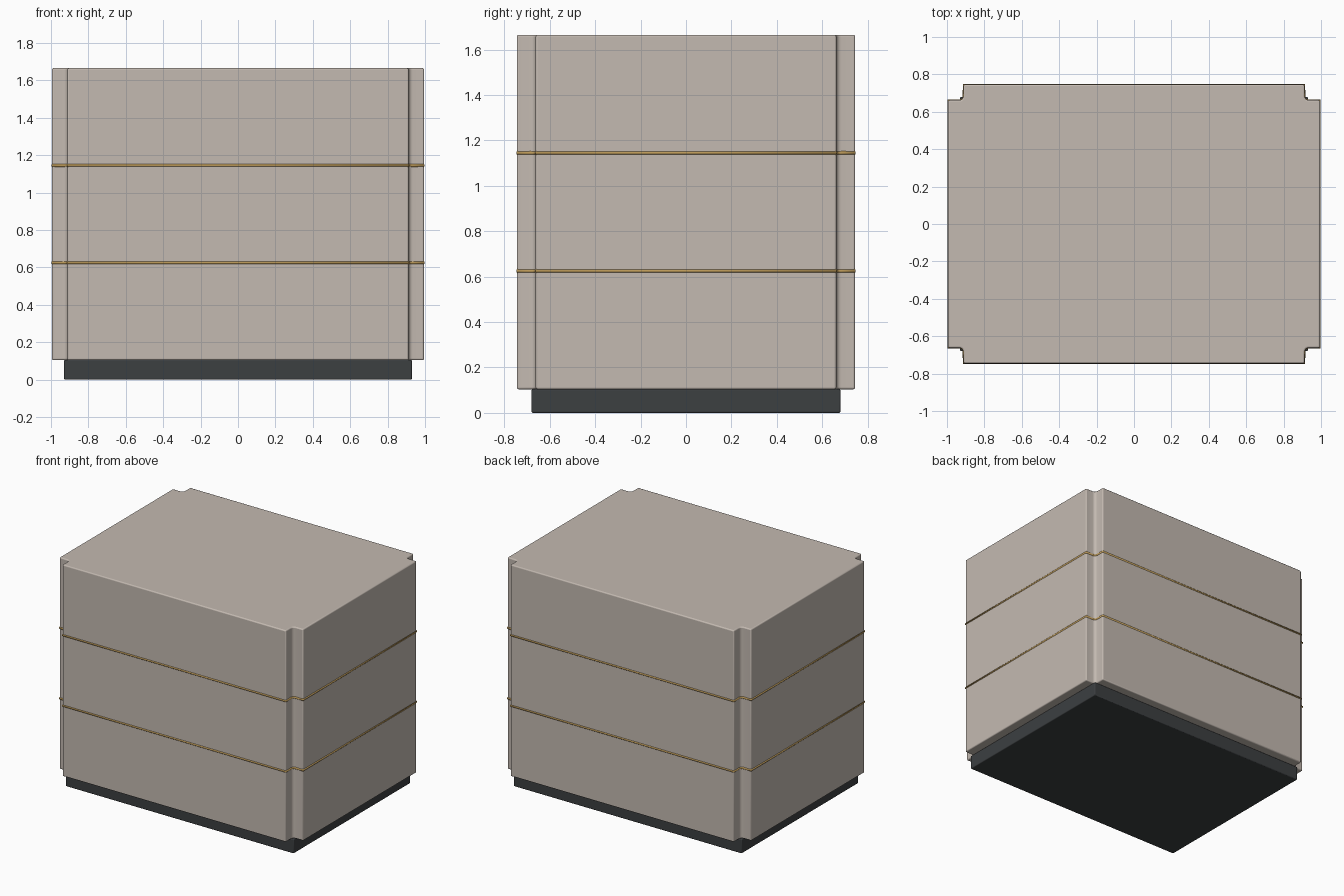
import bpy, bmesh, math

if "Cube" in bpy.data.objects:
    bpy.data.objects.remove(bpy.data.objects["Cube"])

def material(name, col):
    m = bpy.data.materials.new(name)
    m.diffuse_color = (*col, 1)
    m.use_nodes = True
    m.node_tree.nodes["Principled BSDF"].inputs["Base Color"].default_value = m.diffuse_color
    return m

TAUPE = material("taupe_lacquer", (0.55, 0.49, 0.44))
GOLD = material("brass", (0.50, 0.32, 0.10))
DARK = material("dark_plinth", (0.045, 0.05, 0.053))

def outline(w, d):
    """Rectangle with coved notches at the four corners, counter-clockwise."""
    nx, ny, r = w - 0.083, d - 0.083, 0.022
    q = [(w, ny)]
    for i in range(5):
        a = math.radians(270 - 22.5 * i)
        # concave fillet at the inner corner of the notch
        q.append((nx + r + r * math.cos(a + math.pi / 2 - math.pi / 2), ny + r + r * math.sin(a)))
    q.append((nx, d))
    pts = list(q)
    pts += [(-x, y) for x, y in reversed(q)]
    pts += [(-x, -y) for x, y in q]
    pts += [(x, -y) for x, y in reversed(q)]
    return pts

def prism(name, pts, z0, z1, mat, bevel):
    bm = bmesh.new()
    f = bm.faces.new([bm.verts.new((x, y, z0)) for x, y in pts])
    ext = bmesh.ops.extrude_face_region(bm, geom=[f])
    for v in ext["geom"]:
        if isinstance(v, bmesh.types.BMVert):
            v.co.z = z1
    bmesh.ops.recalc_face_normals(bm, faces=bm.faces)
    me = bpy.data.meshes.new(name)
    bm.to_mesh(me)
    bm.free()
    ob = bpy.data.objects.new(name, me)
    bpy.context.collection.objects.link(ob)
    me.materials.append(mat)
    b = ob.modifiers.new("soft_edges", "BEVEL")
    b.width, b.segments, b.limit_method = bevel, 3, "ANGLE"
    b.angle_limit = math.radians(40)
    bpy.ops.object.select_all(action="DESELECT")
    ob.select_set(True)
    bpy.context.view_layer.objects.active = ob
    bpy.ops.object.shade_smooth_by_angle(angle=math.radians(35))
    return ob

def band(name, z):
    cu = bpy.data.curves.new(name, "CURVE")
    cu.dimensions = "3D"
    pts = outline(0.991, 0.741)
    sp = cu.splines.new("POLY")
    sp.points.add(len(pts) - 1)
    for p, (x, y) in zip(sp.points, pts):
        p.co = (x, y, z, 1)
    sp.use_cyclic_u = True
    cu.bevel_depth, cu.bevel_resolution = 0.009, 3
    cu.materials.append(GOLD)
    bpy.context.collection.objects.link(bpy.data.objects.new(name, cu))

# dark recessed plinth
prism("plinth", [(0.93, -0.68), (0.93, 0.68), (-0.93, 0.68), (-0.93, -0.68)], 0, 0.105, DARK, 0.006)
# main body with notched corners
prism("cabinet_body", outline(0.995, 0.745), 0.104, 1.665, TAUPE, 0.008)
# brass bands around the body
band("lower_band", 0.625)
band("upper_band", 1.145)
